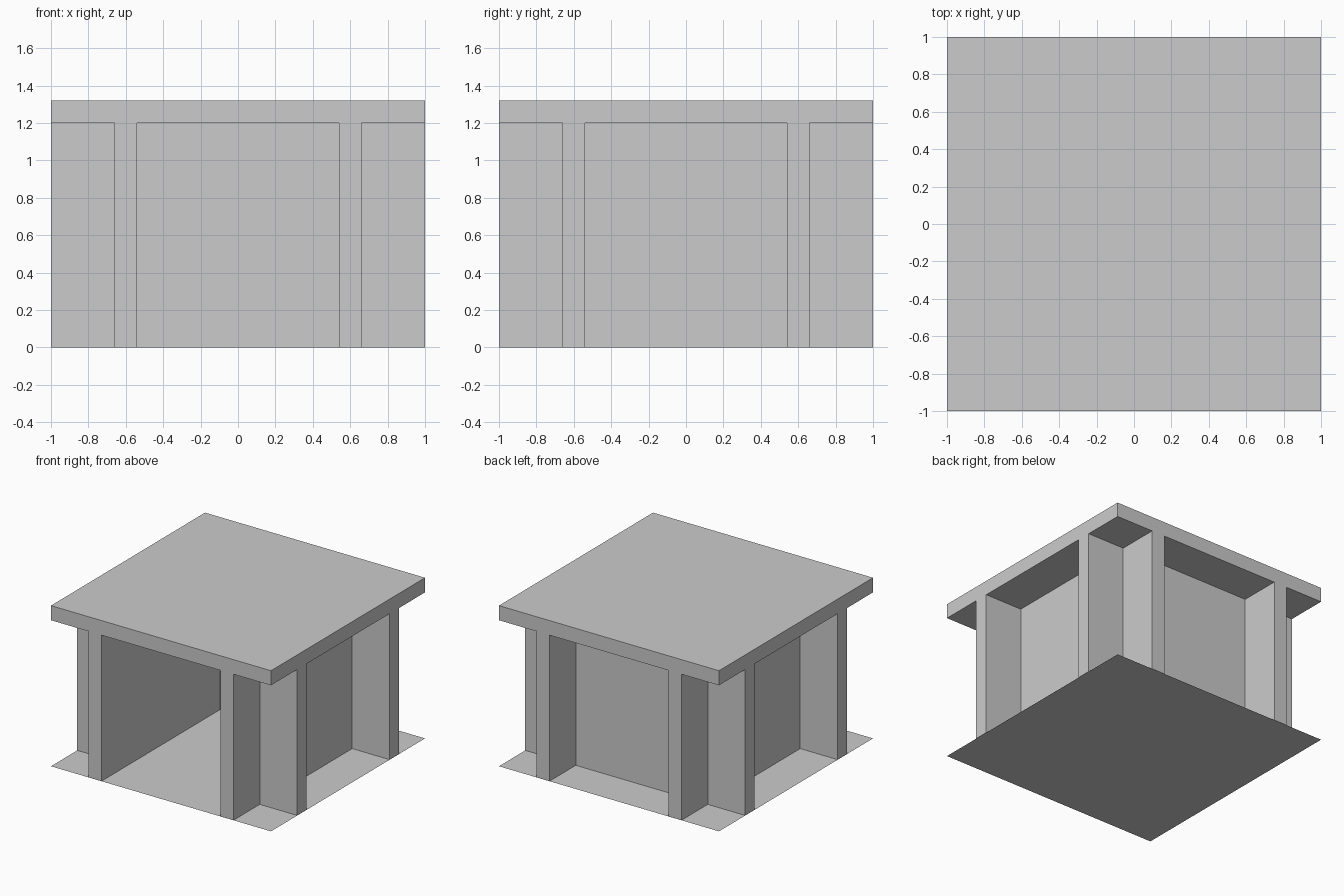
import bpy, bmesh
from mathutils import Matrix, Vector

if "Cube" in bpy.data.objects:
    bpy.data.objects.remove(bpy.data.objects["Cube"])

H, ROOF = 1.32, 1.20          # total height, underside of roof
A, B = 0.54, 0.66             # inner and outer wall faces


def add_box(bm, x0, x1, y0, y1, z0, z1):
    size = Vector((x1 - x0, y1 - y0, z1 - z0))
    mid = Vector((x0 + x1, y0 + y1, z0 + z1)) / 2
    bmesh.ops.create_cube(bm, size=1, matrix=Matrix.Translation(mid) @ Matrix.Diagonal(size).to_4x4())


def make_object(name, bm):
    mesh = bpy.data.meshes.new(name)
    bm.to_mesh(mesh)
    bm.free()
    obj = bpy.data.objects.new(name, mesh)
    bpy.context.collection.objects.link(obj)
    return obj


# Walls and roof start as one block, just clear of the floor sheet
bm = bmesh.new()
add_box(bm, -1, 1, -1, 1, 0.001, H)
shell = make_object("walls_and_roof", bm)

# Openings: four corner niches, left / right / back bays, and the open-fronted room
bm = bmesh.new()
lo, hi = (-1.1, -B), (B, 1.1)
for xs in (lo, hi):
    for ys in (lo, hi):
        add_box(bm, *xs, *ys, -0.1, ROOF)
    add_box(bm, *xs, -A, A, -0.1, ROOF)
add_box(bm, -A, A, *hi, -0.1, ROOF)
add_box(bm, -A, A, -1.1, A, -0.1, ROOF)
cutter = make_object("opening_cutter", bm)
cutter.hide_render = True
cutter.hide_set(True)

cut = shell.modifiers.new("openings", 'BOOLEAN')
cut.operation = 'DIFFERENCE'
cut.solver = 'EXACT'
cut.object = cutter

# Thin floor sheet
bm = bmesh.new()
bmesh.ops.create_grid(bm, x_segments=1, y_segments=1, size=1)
make_object("floor", bm)
